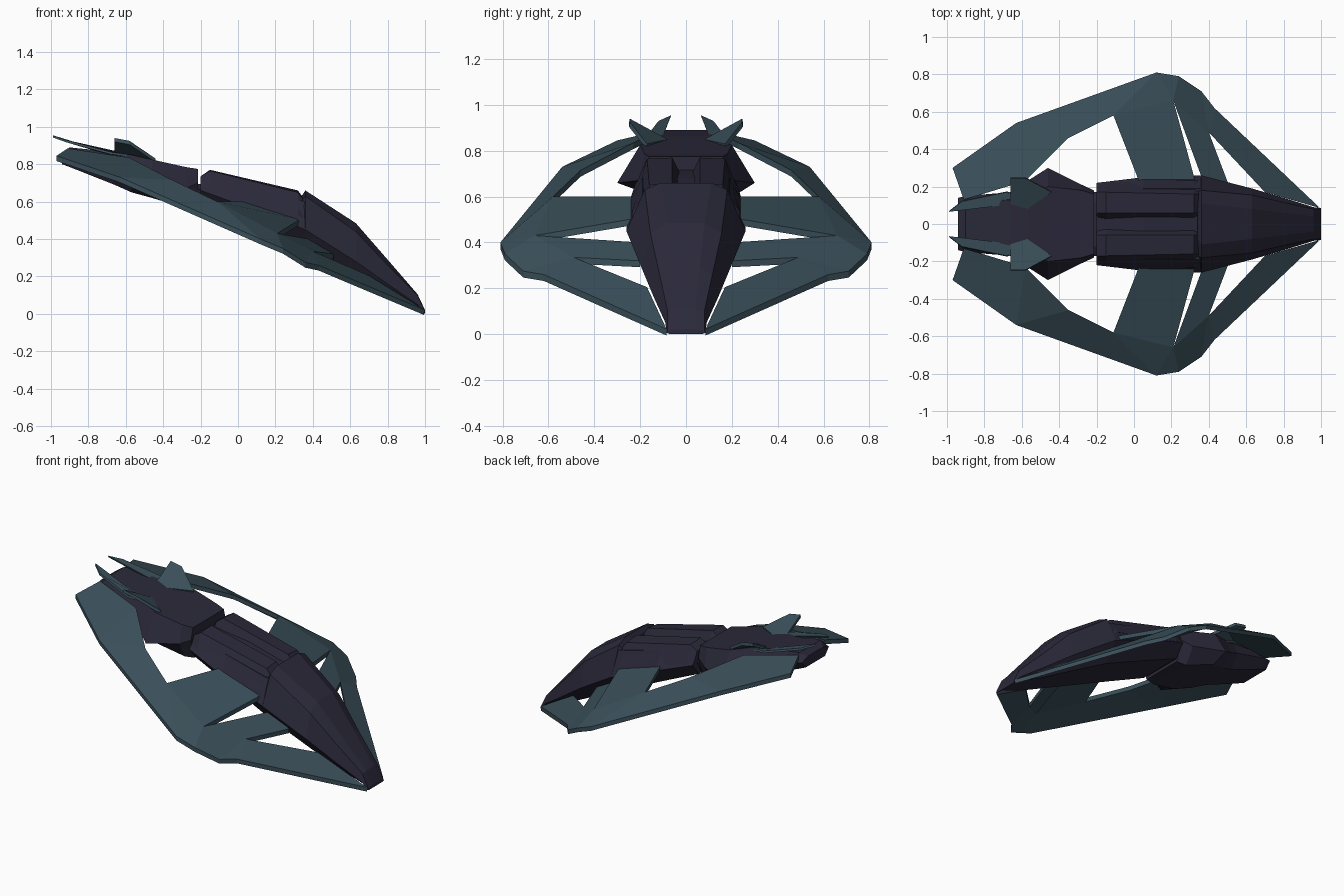
import bpy, bmesh

if "Cube" in bpy.data.objects:
    bpy.data.objects.remove(bpy.data.objects["Cube"])


def material(name, rgb):
    m = bpy.data.materials.new(name)
    m.diffuse_color = (*rgb, 1)
    m.use_nodes = True
    m.node_tree.nodes["Principled BSDF"].inputs["Base Color"].default_value = m.diffuse_color
    return m


HULL = material("dark_violet", (0.024, 0.022, 0.042))
WING = material("slate_teal", (0.042, 0.078, 0.100))


def finish(bm, name, mat, mirror=False):
    bmesh.ops.recalc_face_normals(bm, faces=bm.faces)
    me = bpy.data.meshes.new(name)
    bm.to_mesh(me)
    bm.free()
    me.materials.append(mat)
    ob = bpy.data.objects.new(name, me)
    bpy.context.collection.objects.link(ob)
    if mirror:
        mod = ob.modifiers.new("mirror", 'MIRROR')
        mod.use_axis = (False, True, False)
        mod.use_mirror_merge = False
    return ob


def loft(name, sections, mat, mirror=False, symmetric=True):
    """Skin rings of (y, z) points along x; symmetric rings are reflected in y."""
    bm = bmesh.new()
    rings = []
    for x, pts in sections:
        ring = list(pts)
        if symmetric:
            ring += [(-y, z) for y, z in reversed(pts)]
        rings.append([bm.verts.new((x, y, z)) for y, z in ring])
    n = len(rings[0])
    for a, b in zip(rings, rings[1:]):
        for i in range(n):
            j = (i + 1) % n
            bm.faces.new((a[i], a[j], b[j], b[i]))
    bm.faces.new(rings[0])
    bm.faces.new(rings[-1])
    return finish(bm, name, mat, mirror)


def plate(name, pts, faces, thick, mat):
    """Faceted sheet given thickness and mirrored to the other side."""
    bm = bmesh.new()
    vs = {k: bm.verts.new(p) for k, p in pts.items()}
    for f in faces:
        bm.faces.new([vs[k] for k in f])
    bmesh.ops.recalc_face_normals(bm, faces=bm.faces)
    ext = bmesh.ops.extrude_face_region(bm, geom=bm.faces[:], use_keep_orig=True)
    moved = [g for g in ext["geom"] if isinstance(g, bmesh.types.BMVert)]
    bmesh.ops.translate(bm, verts=moved, vec=thick)
    return finish(bm, name, mat, mirror=True)


# Nose: faceted canopy section dropping to a blunt tip
loft("nose", [
    (0.34, [(.08, .63), (.17, .60), (.25, .46), (.17, .34)]),
    (0.36, [(.11, .66), (.18, .63), (.26, .45), (.17, .33)]),
    (0.63, [(.08, .485), (.155, .44), (.19, .28), (.13, .19)]),
    (0.80, [(.06, .29), (.115, .26), (.14, .16), (.10, .10)]),
    (0.96, [(.04, .105), (.08, .10), (.09, .05), (.07, .03)]),
    (1.00, [(.04, .02), (.08, .015), (.085, .005), (.07, .0)]),
], HULL)

# Middle hull under the raised deck
loft("middle_hull", [
    (-0.20, [(.17, .715), (.22, .66), (.15, .58)]),
    (0.05, [(.19, .68), (.25, .57), (.16, .47)]),
    (0.36, [(.19, .60), (.26, .45), (.17, .33)]),
], HULL)

# Twin deck pods either side of the central groove
loft("deck_pod", [
    (-0.20, [(.03, .70), (.06, .735), (.17, .735), (.215, .65)]),
    (-0.15, [(.03, .71), (.06, .77), (.17, .765), (.22, .65)]),
    (0.32, [(.03, .60), (.06, .66), (.16, .65), (.235, .53)]),
    (0.35, [(.03, .58), (.06, .62), (.16, .61), (.235, .51)]),
], HULL, mirror=True, symmetric=False)

# Rear hull with flared sides
loft("rear_hull", [
    (-0.94, [(.08, .865), (.14, .845), (.10, .80)]),
    (-0.90, [(.11, .89), (.15, .84), (.11, .785)]),
    (-0.66, [(.13, .865), (.17, .78), (.12, .69)]),
    (-0.57, [(.15, .85), (.23, .72), (.15, .65)]),
    (-0.46, [(.20, .825), (.30, .66), (.19, .62)]),
    (-0.28, [(.18, .785), (.21, .67), (.15, .565)]),
    (-0.215, [(.16, .775), (.18, .70), (.14, .57)]),
], HULL)

# Neck joining rear and middle hulls
loft("neck", [
    (-0.24, [(.12, .70), (.17, .67), (.13, .59)]),
    (-0.18, [(.12, .69), (.17, .66), (.13, .59)]),
], HULL)

# Open-frame wing: swept boom, rear strut, front strut and nose blade
plate("wing_frame", {
    "A": (-.97, .30, .845), "B": (-.63, .54, .73), "C": (.12, .81, .40),
    "D": (.24, .79, .35), "E": (.36, .71, .275), "F": (.43, .62, .26),
    "G": (.995, .085, .022), "H": (-.91, .13, .885), "I": (-.58, .23, .835),
    "J": (-.35, .46, .715), "K": (-.11, .58, .60), "P": (.21, .66, .43),
    "R": (.03, .22, .60), "S": (.33, .22, .505), "Q": (.40, .49, .335),
    "T": (.38, .20, .40), "U": (.51, .20, .32), "V": (.70, .17, .205),
}, ["HIBA", "IJB", "JKCB", "KPC", "KRSP", "PDC", "PQED", "QFE",
    "PTUQ", "QVGF"], (0, 0, -.028), WING)

# Canted fins on the rear hull
plate("canted_fin", {
    "a": (-.66, .08, .85), "b": (-.57, .08, .85), "c": (-.44, .17, .83),
    "d": (-.58, .245, .925), "e": (-.66, .245, .94),
}, ["abcde"], (0, .004, -.02), WING)

# Long tail blades rising past the stern
plate("tail_blade", {
    "a": (-.99, .065, .955), "b": (-.92, .12, .93),
    "c": (-.68, .17, .865), "d": (-.54, .13, .845), "e": (-.70, .10, .865),
}, ["abcde"], (0, .004, -.012), WING)
